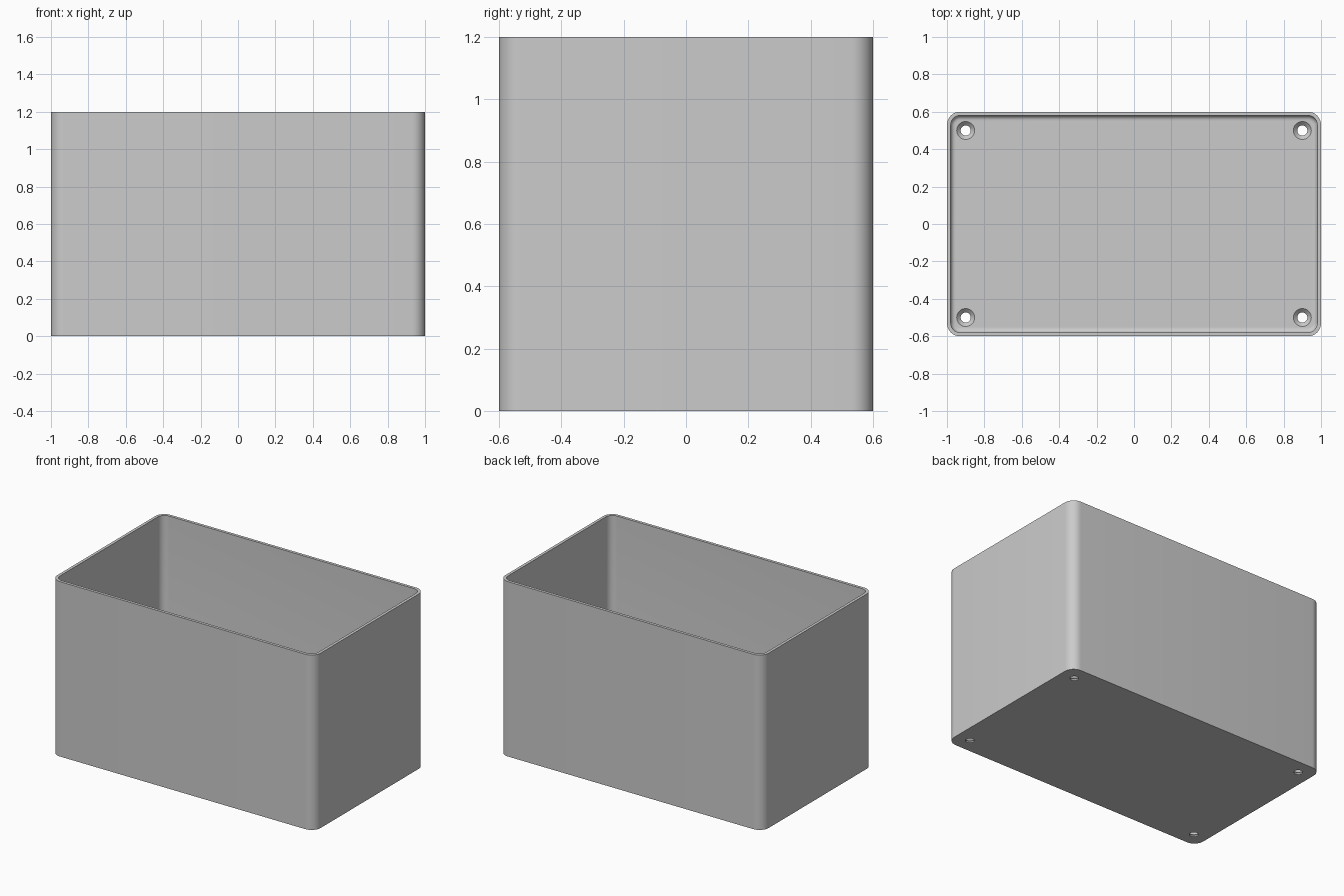
import bpy, bmesh, math

old = bpy.data.objects.get("Cube")
if old:
    bpy.data.objects.remove(old, do_unlink=True)

LENGTH, WIDTH, HEIGHT = 2.0, 1.2, 1.2
WALL, FLOOR, CORNER, FILLET = 0.02, 0.03, 0.07, 0.025
HOLE, SINK = 0.027, 0.048

grey = bpy.data.materials.new("light_grey")
grey.use_nodes = True
colour = (0.6, 0.6, 0.6, 1)
grey.diffuse_color = colour
grey.node_tree.nodes["Principled BSDF"].inputs["Base Color"].default_value = colour


def rounded_ring(bm, inset, z, steps=10):
    """Loop of vertices around a rounded rectangle."""
    r = max(CORNER - inset, 0.015)
    cx, cy = LENGTH / 2 - inset - r, WIDTH / 2 - inset - r
    ring = []
    for q, (sx, sy) in enumerate([(1, 1), (-1, 1), (-1, -1), (1, -1)]):
        for i in range(steps + 1):
            a = (q + i / steps) * math.pi / 2
            ring.append(bm.verts.new((sx * cx + r * math.cos(a), sy * cy + r * math.sin(a), z)))
    return ring


def bridge(bm, a, b):
    for i in range(len(a)):
        j = (i + 1) % len(a)
        bm.faces.new((a[i], a[j], b[j], b[i]))


def make_object(name, bm):
    bmesh.ops.recalc_face_normals(bm, faces=bm.faces)
    mesh = bpy.data.meshes.new(name)
    bm.to_mesh(mesh)
    bm.free()
    mesh.materials.append(grey)
    obj = bpy.data.objects.new(name, mesh)
    bpy.context.collection.objects.link(obj)
    return obj


# Open box: outer wall, rim, inner wall and a rounded edge down to the floor
levels = [(0, 0), (0, HEIGHT), (WALL, HEIGHT)]
for i in range(7):
    a = i / 6 * math.pi / 2
    levels.append((WALL + FILLET * (1 - math.cos(a)), FLOOR + FILLET * (1 - math.sin(a))))
bm = bmesh.new()
rings = [rounded_ring(bm, *level) for level in levels]
for lower, upper in zip(rings, rings[1:]):
    bridge(bm, lower, upper)
bm.faces.new(rings[0])
bm.faces.new(rings[-1])
box = make_object("open_box", bm)

# Countersunk screw holes in the floor corners
bm = bmesh.new()
for x in (-0.9, 0.9):
    for y in (-0.5, 0.5):
        loops = []
        for r, z in [(HOLE, -0.05), (HOLE, FLOOR + HOLE - SINK), (SINK, FLOOR), (SINK, FLOOR + 0.05)]:
            loops.append([bm.verts.new((x + r * math.cos(t * math.pi / 16),
                                        y + r * math.sin(t * math.pi / 16), z)) for t in range(32)])
        for lower, upper in zip(loops, loops[1:]):
            bridge(bm, lower, upper)
        bm.faces.new(loops[0])
        bm.faces.new(loops[-1])
cutter = make_object("screw_hole_cutter", bm)
cutter.hide_render = True

cut = box.modifiers.new("screw_holes", "BOOLEAN")
cut.operation = "DIFFERENCE"
cut.solver = "EXACT"
cut.object = cutter
bpy.context.view_layer.objects.active = box
box.select_set(True)
bpy.ops.object.modifier_apply(modifier=cut.name)
bpy.data.objects.remove(cutter, do_unlink=True)

# Smooth the rounded corners, keep the rims sharp
bpy.ops.object.shade_smooth_by_angle(angle=math.radians(30))
